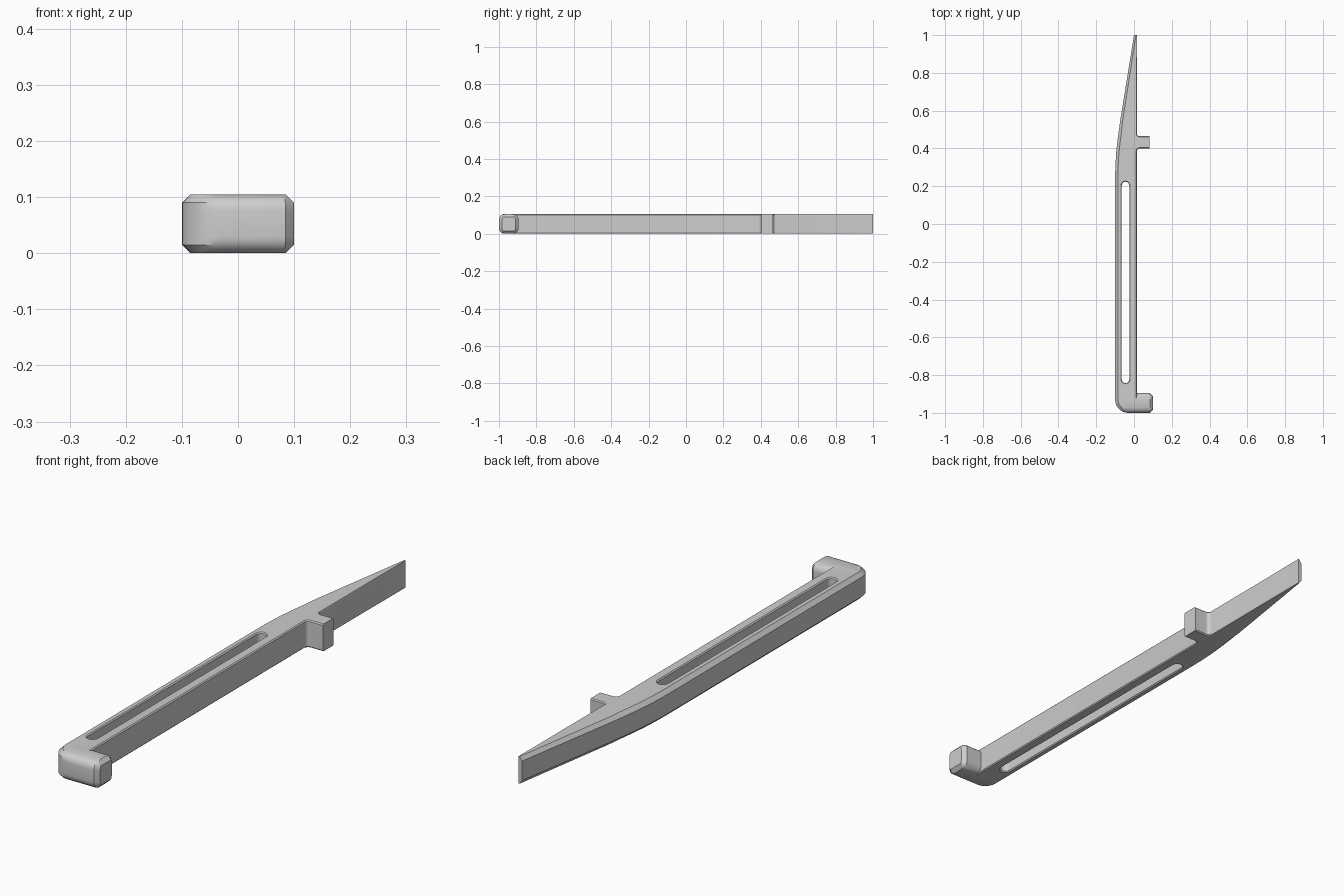
import bpy, bmesh, math
from mathutils import Vector

if "Cube" in bpy.data.objects:
    bpy.data.objects.remove(bpy.data.objects["Cube"])

HEIGHT = 0.105
ROUND = 0.03
DEPTHS = [0, 0.004, 0.009, 0.015, 0.022, ROUND]

grey = bpy.data.materials.new("light_grey")
grey.use_nodes = True
GREY = (0.61, 0.61, 0.61, 1)
grey.diffuse_color = GREY
grey.node_tree.nodes["Principled BSDF"].inputs["Base Color"].default_value = GREY


# Edge treatments: how far a side is set in at a depth below the nearest cap
def chamfer(d):
    return max(0, 0.015 - d)


def narrow(d):
    return 0.7 * chamfer(d)


def small(d):
    return max(0, 0.004 - d)


def flare(d):
    return -small(d)


def rounded(d):
    return ROUND - math.sqrt(max(0, ROUND**2 - (ROUND - d)**2))


def corner(d):
    return 0.8 * rounded(d)


def blend(d):
    return (chamfer(d) + rounded(d)) / 2


def sharp(d):
    return 0


def arc(cx, cy, r, start, end, steps, kind):
    pts = []
    for i in range(steps + 1):
        a = math.radians(start + (end - start) * i / steps)
        pts.append((cx + r * math.cos(a), cy + r * math.sin(a), kind))
    return pts


def inset(outline, depth):
    """Offset each side of a counter-clockwise outline by its own width."""
    ring, n = [], len(outline)
    pts = [Vector(p[:2]) for p in outline]
    for i in range(n):
        a = (pts[i] - pts[i - 1]).normalized()
        b = (pts[(i + 1) % n] - pts[i]).normalized()
        wa, wb = outline[i - 1][2](depth), outline[i][2](depth)
        cross = a.x * b.y - a.y * b.x
        if abs(cross) < 0.3:
            t = (a + b).normalized()
            ring.append(pts[i] + Vector((-t.y, t.x)) * (wa + wb) / 2)
        else:
            ring.append(pts[i] + (b * wa - a * wb) / cross)
    return ring


def walls(bm, outline, levels):
    """Stack inset rings at (z, depth) levels; return the end rings."""
    rings = [[bm.verts.new((p.x, p.y, z)) for p in inset(outline, d)]
             for z, d in levels]
    n = len(outline)
    for low, high in zip(rings, rings[1:]):
        for i in range(n):
            j = (i + 1) % n
            bm.faces.new((low[i], low[j], high[j], high[i]))
    return rings[0], rings[-1]


def loop_edges(bm, ring):
    return [bm.edges.get((ring[i - 1], ring[i])) for i in range(len(ring))]


# Bar outline: rounded heel, foot, straight side with tab, then tapered blade
heel = arc(-0.03, -0.93, 0.07, 180, 270, 8, chamfer)
heel[-3:] = [(x, y, k) for (x, y, _), k in zip(heel[-3:], (blend, rounded, rounded))]
foot = [(0.085, -1, corner), (0.1, -0.983, chamfer),
        (0.1, -0.912, corner), (0.085, -0.895, rounded), (0.015, -0.895, small)]
tab = (arc(0.03, 0.385, 0.015, 180, 90, 6, small)
       + [(0.083, 0.4, sharp), (0.083, 0.465, small)]
       + arc(0.03, 0.48, 0.015, 270, 180, 6, small))
tab[-1] = (0.015, 0.48, sharp)
blade = [(0.015, 1, sharp), (0, 1, narrow), (-0.071, 0.56, chamfer),
         (-0.081, 0.49, chamfer), (-0.089, 0.43, chamfer),
         (-0.095, 0.37, chamfer), (-0.099, 0.3, chamfer), (-0.1, 0.23, chamfer)]

# Long slot with slightly flared rims
slot = (arc(-0.045, 0.204, 0.02, 0, 180, 12, flare)
        + arc(-0.045, -0.822, 0.02, 180, 360, 12, flare))

bm = bmesh.new()
levels = [(d, d) for d in DEPTHS] + [(HEIGHT - d, d) for d in reversed(DEPTHS)]
outer = walls(bm, heel + foot + tab + blade, levels)
inner = walls(bm, slot, levels[:2] + levels[-2:])

# Flat top and bottom, filled around the slot
for outside, hole in zip(outer, inner):
    bmesh.ops.triangle_fill(bm, use_beauty=True, normal=(0, 0, 1),
                            edges=loop_edges(bm, outside) + loop_edges(bm, hole))
bmesh.ops.recalc_face_normals(bm, faces=bm.faces)

mesh = bpy.data.meshes.new("slotted_bar")
bm.to_mesh(mesh)
bm.free()
mesh.materials.append(grey)
bar = bpy.data.objects.new("slotted_bar", mesh)
bpy.context.collection.objects.link(bar)
bpy.ops.object.select_all(action="DESELECT")
bpy.context.view_layer.objects.active = bar
bar.select_set(True)
bpy.ops.object.shade_smooth_by_angle(angle=math.radians(28))
